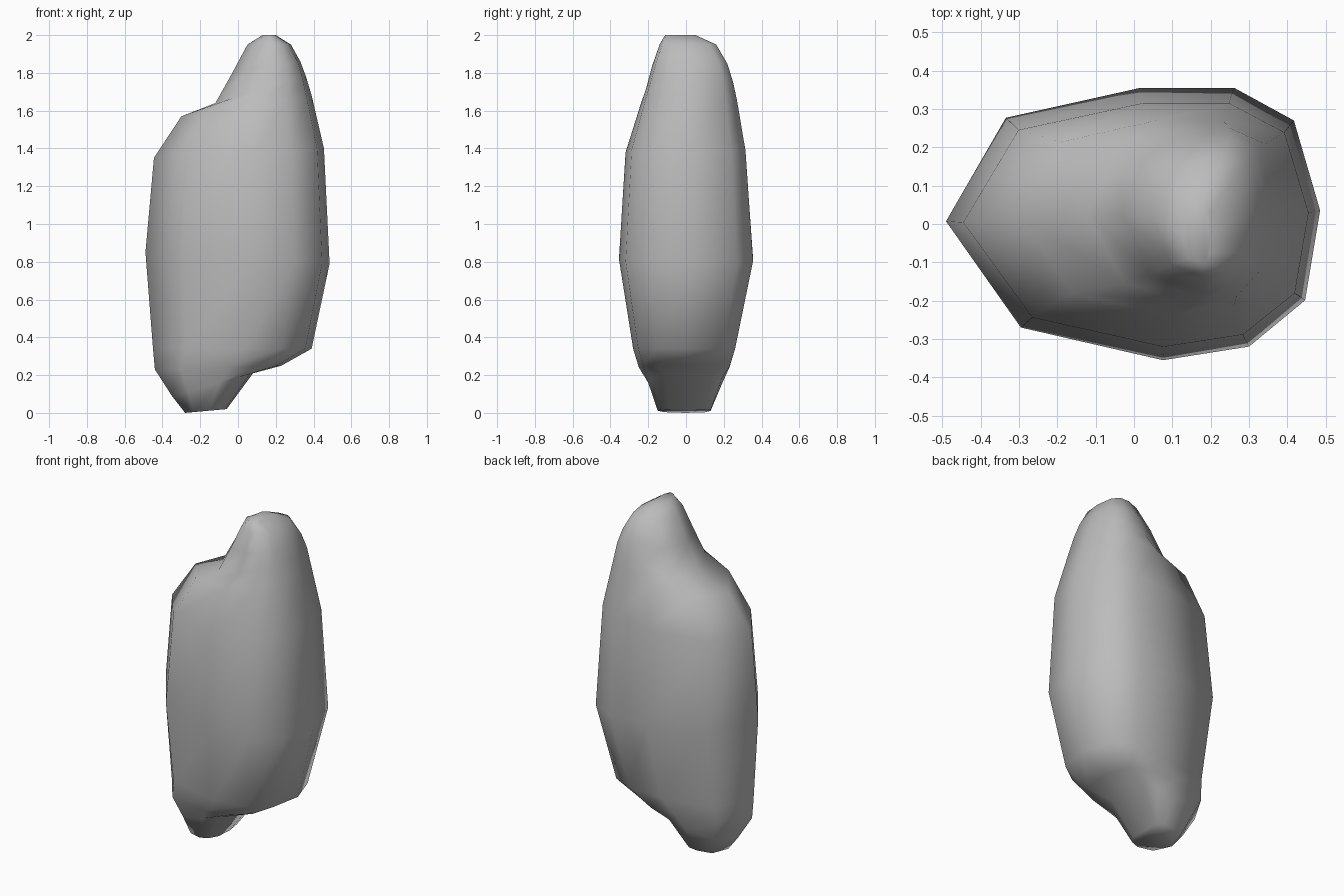
import bpy
import bmesh

cube = bpy.data.objects.get("Cube")
if cube:
    bpy.data.objects.remove(cube, do_unlink=True)

stone = bpy.data.materials.new("grey_stone")
stone.use_nodes = True
colour = (0.5, 0.5, 0.5, 1)
stone.diffuse_color = colour
stone.node_tree.nodes["Principled BSDF"].inputs["Base Color"].default_value = colour

# Ten-sided cross-section, as fractions of the ring's width and depth
section = [(0, .51), (.20, .12), (.58, 0), (.81, .05), (.96, .22),
           (1, .55), (.93, .88), (.77, 1), (.52, 1), (.16, .89)]

# Tilted rings: left x, left z, right x, right z, front y, back y
rings = [
    (-.28, .00, -.06, .02, -.15, .13),
    (-.35, .09, .08, .21, -.20, .19),
    (-.44, .23, .23, .25, -.25, .23),
    (-.45, .34, .39, .34, -.28, .26),
    (-.49, .85, .485, .79, -.355, .355),
    (-.445, 1.35, .455, 1.40, -.32, .315),
    (-.30, 1.57, .39, 1.68, -.24, .27),
    (-.12, 1.64, .36, 1.78, -.21, .25),
    (-.03, 1.80, .33, 1.86, -.18, .22),
    (.05, 1.95, .28, 1.95, -.14, .16),
    (.13, 2.0, .20, 2.0, -.11, .05),
]

# Rock body: loft the rings and close both ends
bm = bmesh.new()
loops = []
for xl, zl, xr, zr, front, back in rings:
    loops.append([bm.verts.new((xl + (xr - xl) * u,
                                front + (back - front) * v,
                                zl + (zr - zl) * u)) for u, v in section])
n = len(section)
for low, high in zip(loops, loops[1:]):
    for i in range(n):
        j = (i + 1) % n
        bm.faces.new((low[i], low[j], high[j], high[i]))
bm.faces.new(loops[-1])
bm.faces.new(loops[0][::-1])
bmesh.ops.recalc_face_normals(bm, faces=bm.faces[:])
for face in bm.faces:
    face.smooth = True

mesh = bpy.data.meshes.new("rock")
bm.to_mesh(mesh)
bm.free()
mesh.materials.append(stone)
rock = bpy.data.objects.new("rock", mesh)
bpy.context.collection.objects.link(rock)
